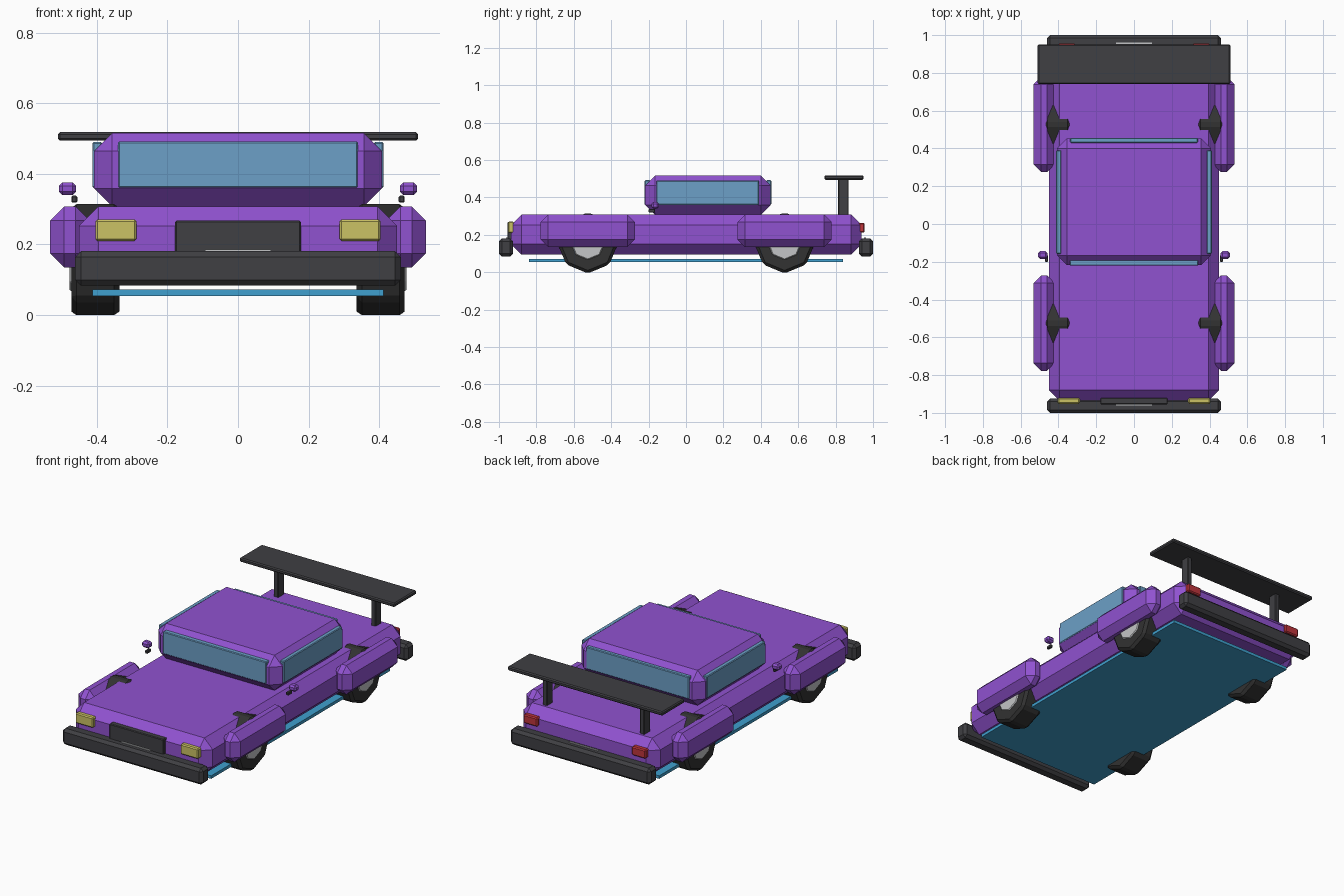
import bpy, bmesh, math
from mathutils import Matrix, Vector

old = bpy.data.objects.get("Cube")
if old:
    bpy.data.objects.remove(old, do_unlink=True)


def material(name, r, g, b):
    m = bpy.data.materials.new(name)
    m.use_nodes = True
    m.diffuse_color = (r, g, b, 1)
    m.node_tree.nodes["Principled BSDF"].inputs["Base Color"].default_value = (r, g, b, 1)
    return m


PURPLE = material("purple paint", 0.28, 0.085, 0.63)
DARK = material("dark plastic", 0.05, 0.05, 0.056)
RUBBER = material("black rubber", 0.032, 0.032, 0.032)
GLASS = material("blue glass", 0.15, 0.35, 0.57)
GLOW = material("bright blue", 0.05, 0.35, 0.62)
YELLOW = material("headlight yellow", 0.6, 0.54, 0.13)
RED = material("tail light red", 0.52, 0.035, 0.045)
SILVER = material("silver", 0.55, 0.56, 0.57)


def finish(name, bm, mat, bevel):
    """Chamfer every edge and make the object."""
    if bevel:
        bmesh.ops.bevel(bm, geom=bm.edges[:], offset=bevel, segments=1,
                        affect='EDGES', clamp_overlap=True)
    bmesh.ops.recalc_face_normals(bm, faces=bm.faces[:])
    mesh = bpy.data.meshes.new(name)
    bm.to_mesh(mesh)
    bm.free()
    mesh.materials.append(mat)
    ob = bpy.data.objects.new(name, mesh)
    bpy.context.collection.objects.link(ob)
    return ob


def box(name, mat, x, y, z, bevel=0.0):
    """Chamfered box from its (min, max) range on each axis."""
    lo, hi = Vector((x[0], y[0], z[0])), Vector((x[1], y[1], z[1]))
    bm = bmesh.new()
    bmesh.ops.create_cube(bm, size=1, matrix=Matrix.Translation((lo + hi) / 2)
                          @ Matrix.Diagonal((*(hi - lo), 1)))
    return finish(name, bm, mat, bevel)


def wide(name, mat, half, y, z, bevel=0.0):
    """Box centred on the middle line."""
    return box(name, mat, (-half, half), y, z, bevel)


def pair(name, mat, x, y, z, bevel=0.0):
    """Box on the left and its mirror on the right."""
    box("left_" + name, mat, x, y, z, bevel)
    box("right_" + name, mat, (-x[1], -x[0]), y, z, bevel)


def disc(name, mat, x, y, z, radius, width, bevel):
    """Eight-sided disc with its axle along x and a corner at the bottom."""
    bm = bmesh.new()
    bmesh.ops.create_cone(bm, cap_ends=True, segments=8, radius1=radius,
                          radius2=radius, depth=width,
                          matrix=Matrix.Translation((x, y, z))
                          @ Matrix.Rotation(math.pi / 2, 4, 'Y'))
    return finish(name, bm, mat, bevel)


# Body shell, cabin and underglow plate
wide("body", PURPLE, 0.45, (-0.935, 0.938), (0.095, 0.308), 0.055)
wide("cabin", PURPLE, 0.408, (-0.218, 0.452), (0.307, 0.516), 0.052)
wide("underglow_plate", GLOW, 0.412, (-0.84, 0.84), (0.054, 0.072))

# Windows
wide("windscreen", GLASS, 0.34, (-0.221, -0.19), (0.36, 0.492), 0.004)
wide("rear_window", GLASS, 0.338, (0.43, 0.456), (0.36, 0.492), 0.004)
pair("side_window", GLASS, (0.385, 0.412), (-0.158, 0.39), (0.36, 0.49), 0.004)

# Wheels, hubs and fenders
for end, y in (("front", -0.525), ("rear", 0.527)):
    pair(end + "_fender", PURPLE, (0.42, 0.532), (y - 0.252, y + 0.252),
         (0.135, 0.308), 0.04)
    for side, s in (("left", 1), ("right", -1)):
        disc(f"{side}_{end}_wheel", RUBBER, s * 0.404, y, 0.157, 0.163, 0.136, 0.015)
        disc(f"{side}_{end}_hub", SILVER, s * 0.44, y, 0.157, 0.092, 0.074, 0.006)

# Bumpers and number plates
for end, s in (("front", -1), ("rear", 1)):
    wide(end + "_bumper", DARK, 0.461, sorted((s * 0.925, s)), (0.084, 0.181), 0.016)
    wide(end + "_plate", SILVER, 0.094, sorted((s * 0.953, s * 0.962)), (0.13, 0.186))

# Grille and lights
wide("grille", DARK, 0.178, (-0.955, -0.92), (0.15, 0.268), 0.004)
pair("headlight", YELLOW, (0.287, 0.404), (-0.952, -0.92), (0.21, 0.271), 0.006)
pair("tail_light", RED, (0.31, 0.402), (0.92, 0.955), (0.212, 0.264), 0.006)

# Rear wing on two struts
wide("wing", DARK, 0.51, (0.74, 0.95), (0.494, 0.518), 0.006)
pair("wing_strut", DARK, (0.305, 0.335), (0.813, 0.87), (0.295, 0.5), 0.004)

# Door mirrors
pair("mirror", PURPLE, (0.458, 0.507), (-0.185, -0.144), (0.34, 0.376), 0.01)
pair("mirror_bracket", DARK, (0.455, 0.472), (-0.2, -0.165), (0.319, 0.338), 0.003)
